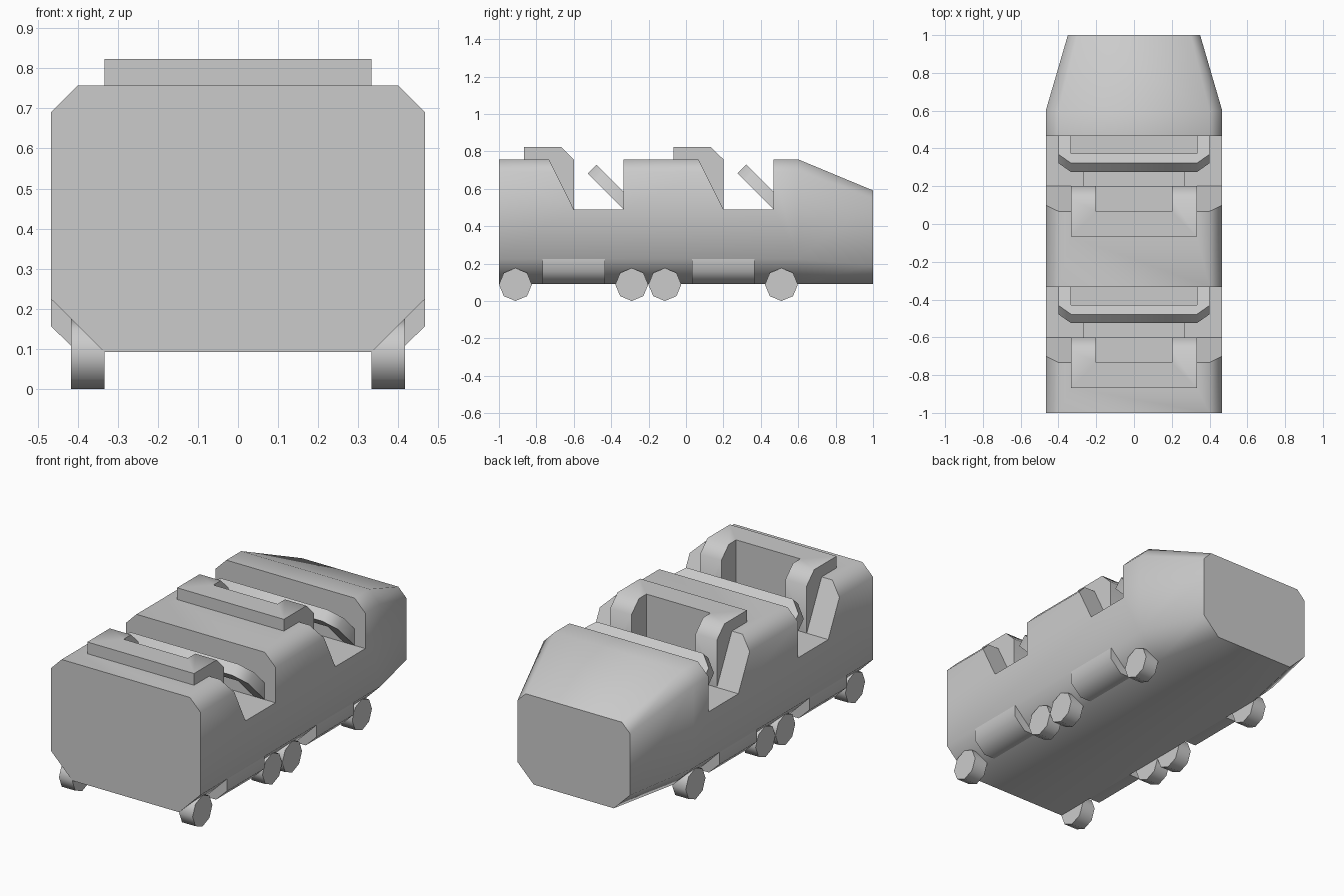
import bpy, bmesh, math
from mathutils import Vector

if "Cube" in bpy.data.objects:
    bpy.data.objects.remove(bpy.data.objects["Cube"])


def make(name, bm):
    bmesh.ops.recalc_face_normals(bm, faces=bm.faces)
    me = bpy.data.meshes.new(name)
    bm.to_mesh(me)
    bm.free()
    ob = bpy.data.objects.new(name, me)
    bpy.context.collection.objects.link(ob)
    return ob


def loft(name, rings):
    bm = bmesh.new()
    vs = [[bm.verts.new(p) for p in r] for r in rings]
    n = len(vs[0])
    for a, b in zip(vs, vs[1:]):
        for i in range(n):
            j = (i + 1) % n
            bm.faces.new((a[i], a[j], b[j], b[i]))
    bm.faces.new(vs[0])
    bm.faces.new(vs[-1])
    return make(name, bm)


def prism(name, pts, offset):
    return loft(name, [pts, [Vector(p) + Vector(offset) for p in pts]])


def side_prism(name, yz, half):
    return prism(name, [(-half, y, z) for y, z in yz], (2 * half, 0, 0))


def box(y0, y1, z0, z1):
    return [(y0, z0), (y1, z0), (y1, z1), (y0, z1)]


def boolean(ob, tool, op):
    m = ob.modifiers.new(op, 'BOOLEAN')
    m.operation, m.solver, m.object = op, 'EXACT', tool
    bpy.context.view_layer.objects.active = ob
    bpy.ops.object.modifier_apply(modifier=m.name)
    bpy.data.objects.remove(tool)


def smooth(ob, angle=50):
    bpy.ops.object.select_all(action='DESELECT')
    ob.select_set(True)
    bpy.context.view_layer.objects.active = ob
    bpy.ops.object.shade_smooth_by_angle(angle=math.radians(angle))


# Body: chamfered section, tapering to a nose at the back
BASE = 0.092
half_section = [(.333, BASE), (.467, .225), (.467, .69), (.4, .757)]
section = half_section + [(-x, z) for x, z in reversed(half_section)]


def ring(y, s):
    return [(x * s, y, BASE + (z - BASE) * s) for x, z in section]


body = loft("body", [ring(-1, 1), ring(.6, 1), ring(1, .75)])

for k, dy in enumerate((0, .8)):
    tag = ("front", "rear")[k]
    # Passenger opening across the full width
    gap = [(-.733, .757), (-.6, .49), (-.333, .49), (-.333, .95), (-.733, .95)]
    boolean(body, side_prism("gap_cutter", [(y + dy, z) for y, z in gap], .6), 'DIFFERENCE')
    # Raised seat back with shoulder arms
    back = [(-.867, .6), (-.867, .823), (-.667, .823), (-.6, .757), (-.6, .42), (-.7, .42)]
    boolean(body, side_prism("seat_back", [(y + dy, z) for y, z in back], .333), 'UNION')
    # Foot well, then the recess between the arms
    boolean(body, side_prism("well_cutter", box(-.6 + dy, -.45 + dy, .36, .56), .267), 'DIFFERENCE')
    boolean(body, side_prism("recess_cutter", box(-.733 + dy, -.55 + dy, .49, .95), .2), 'DIFFERENCE')
    # U-shaped lap bar sloping up at 45 degrees
    half = [(.333, -.333), (.4, -.333), (.4, -.478), (.333, -.525)]
    inner = [(-.333, -.475), (.333, -.475)]
    u = half + [(-x, y) for x, y in reversed(half)] + inner
    bar = prism(tag + "_lap_bar", [(x, y + dy, .157 - y) for x, y in u], (0, .047, .047))
    smooth(bar)

smooth(body)

# Side skirts between the wheel wells
skirt = [(.333, BASE), (.4, BASE), (.467, .157), (.467, .225)]
for y in (-.767, .033):
    for sx in (-1, 1):
        smooth(prism("side_skirt", [(x * sx, y, z) for x, z in skirt], (0, .334, 0)))

# Eight-sided wheels
for y in (-.912, -.29, -.113, .51):
    for sx in (-1, 1):
        rim = [(sx * .333, y + .088 * math.cos(i * math.pi / 4),
                .088 + .088 * math.sin(i * math.pi / 4)) for i in range(8)]
        smooth(prism("wheel", rim, (sx * .084, 0, 0)))
